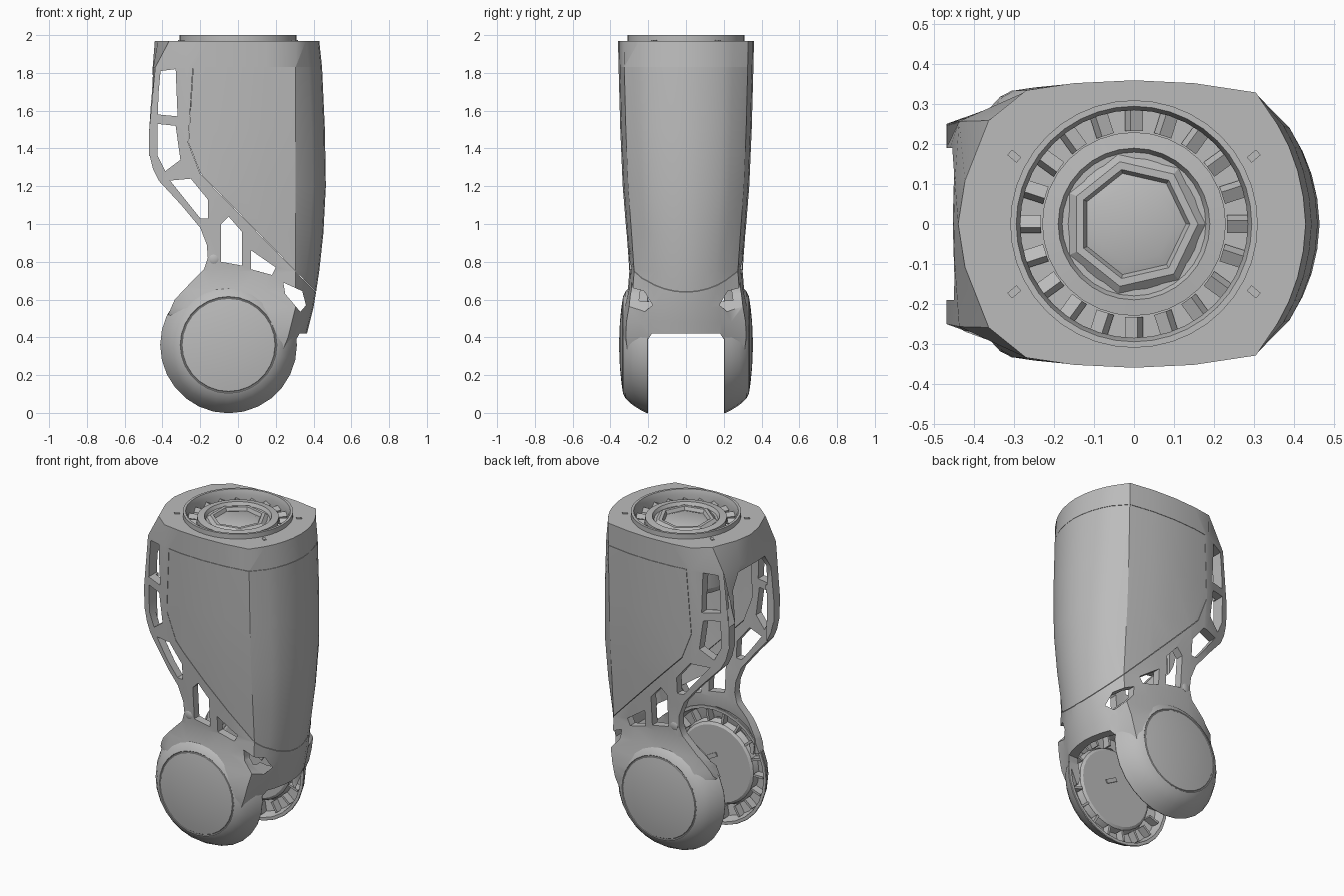
import bpy, bmesh, math
from mathutils import Matrix, Vector

cube = bpy.data.objects.get("Cube")
if cube:
    bpy.data.objects.remove(cube, do_unlink=True)

grey = bpy.data.materials.new("plain_grey")
grey.use_nodes = True
COLOR = (0.5, 0.5, 0.5, 1)
grey.diffuse_color = COLOR
for node in grey.node_tree.nodes:
    if node.type == 'BSDF_PRINCIPLED':
        node.inputs["Base Color"].default_value = COLOR


def finish(name, bm):
    bmesh.ops.recalc_face_normals(bm, faces=bm.faces)
    mesh = bpy.data.meshes.new(name)
    bm.to_mesh(mesh)
    bm.free()
    mesh.materials.append(grey)
    obj = bpy.data.objects.new(name, mesh)
    bpy.context.collection.objects.link(obj)
    shade(obj)
    return obj


def shade(obj, angle=30):
    for p in obj.data.polygons:
        p.use_smooth = True
    obj.data.set_sharp_from_angle(angle=math.radians(angle))


def prism(name, points, axis, lo, hi):
    """Extrude a 2D outline along x or y."""
    bm = bmesh.new()
    place = (lambda a, b: (lo, a, b)) if axis == 'x' else (lambda a, b: (a, lo, b))
    face = bm.faces.new([bm.verts.new(place(a, b)) for a, b in points])
    step = Vector((hi - lo, 0, 0)) if axis == 'x' else Vector((0, hi - lo, 0))
    out = bmesh.ops.extrude_face_region(bm, geom=[face])
    bmesh.ops.translate(bm, vec=step, verts=[v for v in out["geom"] if isinstance(v, bmesh.types.BMVert)])
    return finish(name, bm)


def lathe(name, profile, axis, steps, center=(0, 0, 0)):
    """Spin (radius, height) points about y or z."""
    bm = bmesh.new()
    vs = [bm.verts.new((r, h, 0) if axis == 'y' else (r, 0, h)) for r, h in profile]
    es = [bm.edges.new(pair) for pair in zip(vs, vs[1:])]
    bmesh.ops.spin(bm, geom=vs + es, cent=(0, 0, 0), angle=2 * math.pi, steps=steps,
                   axis=(0, 1, 0) if axis == 'y' else (0, 0, 1))
    bmesh.ops.remove_doubles(bm, verts=bm.verts, dist=0.0005)
    obj = finish(name, bm)
    obj.location = center
    return obj


def boxes(name, matrices):
    bm = bmesh.new()
    for m in matrices:
        bmesh.ops.create_cube(bm, size=1, matrix=m)
    return finish(name, bm)


def cut(obj, tool, operation='DIFFERENCE'):
    mod = obj.modifiers.new("cut", 'BOOLEAN')
    mod.operation, mod.solver, mod.object = operation, 'EXACT', tool
    tool.hide_render = True
    bpy.context.view_layer.update()
    ev = obj.evaluated_get(bpy.context.evaluated_depsgraph_get())
    mesh = bpy.data.meshes.new_from_object(ev)
    obj.modifiers.clear()
    obj.data = mesh
    bpy.data.objects.remove(tool, do_unlink=True)
    shade(obj)


# Height, right reach and half width of the housing
STATIONS = [(0.24, .295, .328), (0.40, .36, .348), (0.48, .38, .345), (0.56, .40, .33),
            (0.65, .415, .308), (0.75, .43, .30), (0.95, .452, .315), (1.2, .465, .335),
            (1.5, .46, .348), (1.83, .445, .357), (1.97, .43, .36)]


def hull(name, t):
    """Loft of the housing, inset by t."""
    bm = bmesh.new()
    loops = []
    for i, (z, x1, w) in enumerate(STATIONS):
        if t:
            z += -0.1 if i == 0 else (-0.04 if i == len(STATIONS) - 1 else 0)
        corner = min(.305, x1 - .095) - t / 2
        x1, w = x1 - t, w - t
        x0 = -0.47 + t + max(0, z - 1.6) * 0.08
        round_top = max(0, z - 1.8)
        bevel = round_top * 0.45 + min(.14, max(0, .75 - z) * .5)
        half = [(x1, 0), (x1 - .006, .19 * w), (x1 - .02, .37 * w), (x1 - .042, .54 * w),
                (x1 - .07, .69 * w), (corner, .915 * w), (.15, .98 * w), (0, w), (-.15, .98 * w),
                (-.27 + t / 3, .93 * w), (x0 + bevel, .72 * w), (x0 + round_top * .1, .3 * w)]
        ring = half + [(x0, 0)] + [(x, -y) for x, y in reversed(half[1:])]
        loops.append([bm.verts.new((x, y, z)) for x, y in ring])
    n = len(loops[0])
    for a, b in zip(loops, loops[1:]):
        for k in range(n):
            bm.faces.new((a[k], a[(k + 1) % n], b[(k + 1) % n], b[k]))
    bm.faces.new(loops[0])
    bm.faces.new(loops[-1])
    return finish(name, bm)


def housing(name, outline, wall):
    obj = hull(name, 0)
    cut(obj, hull("inner_cutter", wall))
    cut(obj, prism("outline_cutter", outline, 'y', -1, 1), 'INTERSECT')
    return obj


# Smooth outer casing ending on the diagonal seam
housing("outer_casing", [(-.237, 1.83), (-.262, 1.43), (-.199, 1.268), (.411, .643), (.6, .643),
                         (.6, 1.83)], 0.04)

# Skeleton frame: collar, side struts, diagonal band and fork bridge
frame = housing("skeleton_frame", [
    (-.6, 1.99), (.6, 1.99), (.6, 1.832), (-.239, 1.832), (-.264, 1.43), (-.2, 1.265), (.41, .641),
    (.6, .641), (.6, .27), (.24, .27), (.2, .42), (.16, .51), (.07, .6), (-.05, .635), (-.2, .59),
    (-.3, .5), (-.37, .52), (-.335, .6), (-.25, .69), (-.18, .76), (-.16, .82), (-.165, .89),
    (-.2, .98), (-.3, 1.1), (-.42, 1.23), (-.45, 1.29), (-.467, 1.36), (-.6, 1.42)], 0.05)
WINDOWS = [
    [(-.41, 1.81), (-.33, 1.82), (-.32, 1.57), (-.425, 1.58), (-.42, 1.7)],
    [(-.425, 1.53), (-.33, 1.52), (-.305, 1.34), (-.385, 1.28), (-.425, 1.36)],
    [(-.36, 1.23), (-.25, 1.24), (-.16, 1.13), (-.16, 1.03), (-.2, 1.03)],
    [(-.09, 1.0), (-.05, 1.04), (.02, .96), (.02, .78), (-.09, .8)],
    [(.07, .86), (.2, .77), (.18, .73), (.07, .76)],
    [(.24, .69), (.34, .645), (.36, .57), (.33, .535), (.25, .63)]]
for outline in WINDOWS:
    cut(frame, prism("window_cutter", outline, 'y', -1, 1))
cut(frame, prism("slot_cutter", [(-.19, .5), (.19, .5), (.19, 1.7), (.13, 1.79), (-.13, 1.79),
                                 (-.19, 1.7)], 'x', -.7, -.34))
cut(frame, prism("fork_cutter", [(-.2, 0), (.2, 0), (.2, .39), (.18, .42), (-.18, .42), (-.2, .39)],
                 'x', -.7, .7))
cut(frame, lathe("socket_cutter", [(0, 1.85), (.3, 1.85), (.3, 2.1), (0, 2.1)], 'z', 32))
shade(frame, 45)

# Top socket with its rotor
lathe("socket_rim", [(.29, 1.9), (.31, 1.9), (.31, 2.0), (.295, 2.0), (.285, 1.97), (.29, 1.9)], 'z', 40)
lathe("motor_drum", [(0, 1.6), (.27, 1.6), (.295, 1.64), (.295, 1.92), (0, 1.92)], 'z', 32)
lathe("rotor_disc", [(.23, 1.9), (.23, 1.965), (.19, 1.97), (.18, 1.95), (.165, 1.95)], 'z', 32)
lathe("rotor_hub", [(.185, 1.945), (.16, 1.965), (.14, 1.965), (.13, 1.945), (.1, 1.955), (0, 1.955)], 'z', 7)
boxes("socket_teeth", [Matrix.Rotation(k * math.tau / 20, 4, 'Z') @ Matrix.Translation((.26, 0, 1.93))
                       @ Matrix.Rotation(.5, 4, 'X') @ Matrix.Diagonal((.055, .035, .03, 1)) for k in range(20)])
boxes("collar_screws", [Matrix.Translation((sx * .3, sy * .17, 1.971)) @ Matrix.Rotation(sx * sy * .7, 4, 'Z')
                        @ Matrix.Diagonal((.03, .018, .006, 1)) for sx in (-1, 1) for sy in (-1, 1)])

# Fork cheeks, mirrored front and back
JOINT = (-.05, 0, .36)
CHEEK = [(0, .355), (.12, .35), (.2, .342), (.246, .335), (.249, .331), (.253, .331), (.256, .334),
         (.285, .319), (.318, .283), (.345, .24), (.362, .205), (.36, .2), (.342, .2), (.325, .26),
         (.262, .27), (.25, .235), (.235, .225), (0, .225)]
for side, s in (("front", -1), ("back", 1)):
    lathe(side + "_cheek", [(r, s * y) for r, y in CHEEK], 'y', 28, JOINT)
    boxes(side + "_cheek_ribs", [
        Matrix.Translation(JOINT) @ Matrix.Rotation(k * math.tau / 18, 4, 'Y')
        @ Matrix.Translation((.295, s * .238, 0)) @ Matrix.Diagonal((.066, .048, .014, 1)) for k in range(18)])
    lathe(side + "_pin", [(0, s * .27), (.026, s * .27), (.026, s * .3), (.018, s * .304), (0, s * .304)],
          'y', 12, (-.128, 0, .815))
    boxes(side + "_inner_key", [Matrix.Translation((-.02, s * .224, .4)) @ Matrix.Rotation(.5, 4, 'Y')
                                @ Matrix.Diagonal((.08, .012, .025, 1))])
